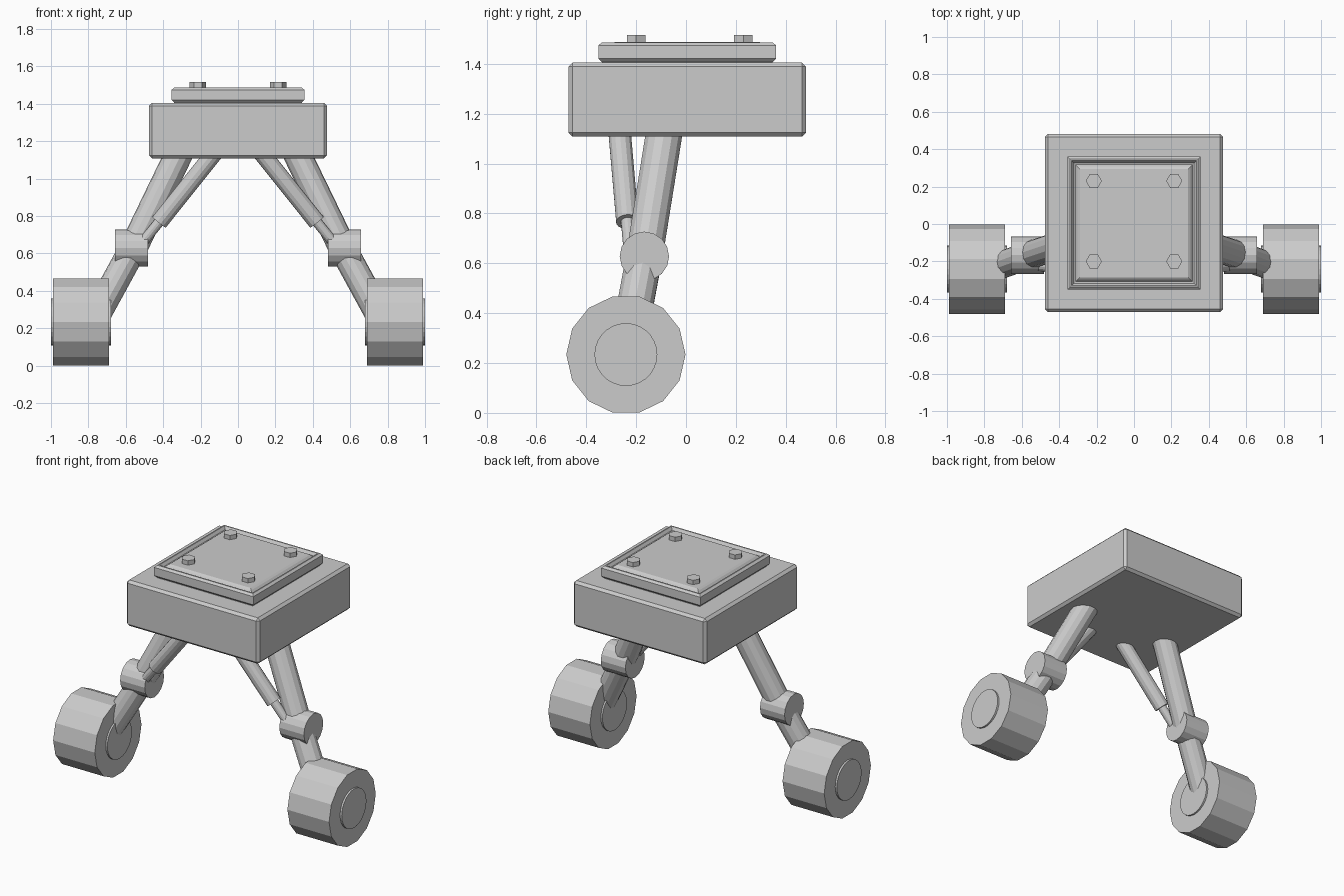
import bpy
import bmesh
from math import pi
from mathutils import Matrix, Vector

default = bpy.data.objects.get("Cube")
if default:
    bpy.data.objects.remove(default, do_unlink=True)

GREY = (0.6, 0.6, 0.6, 1.0)
grey = bpy.data.materials.new("plain_grey")
grey.use_nodes = True
grey.diffuse_color = GREY
grey.node_tree.nodes["Principled BSDF"].inputs["Base Color"].default_value = GREY


def finish(name, bm):
    """Turn a bmesh into a named, coloured object."""
    bmesh.ops.recalc_face_normals(bm, faces=bm.faces)
    mesh = bpy.data.meshes.new(name)
    bm.to_mesh(mesh)
    bm.free()
    mesh.materials.append(grey)
    obj = bpy.data.objects.new(name, mesh)
    bpy.context.collection.objects.link(obj)
    return obj


def rod(name, start, end, radius, sides=14, spin=0.0):
    """Capped cylinder between two points."""
    a, b = Vector(start), Vector(end)
    axis = b - a
    turn = Vector((0, 0, 1)).rotation_difference(axis).to_matrix().to_4x4()
    place = Matrix.Translation((a + b) / 2) @ turn @ Matrix.Rotation(spin, 4, 'Z')
    bm = bmesh.new()
    bmesh.ops.create_cone(bm, cap_ends=True, segments=sides, radius1=radius,
                          radius2=radius, depth=axis.length, matrix=place)
    return finish(name, bm)


def square_loft(name, profile, y):
    """Stack of square rings given as (half width, height), capped at both ends."""
    bm = bmesh.new()
    rings = [[bm.verts.new((sx * h, y + sy * h, z))
              for sx, sy in ((-1, -1), (1, -1), (1, 1), (-1, 1))]
             for h, z in profile]
    for low, high in zip(rings, rings[1:]):
        for i in range(4):
            j = (i + 1) % 4
            bm.faces.new((low[i], low[j], high[j], high[i]))
    bm.faces.new(rings[0][::-1])
    bm.faces.new(rings[-1])
    return finish(name, bm)


# Chamfered body block
BODY_Y = 0.005
body = square_loft("body", [(0.476, 1.108), (0.476, 1.405)], BODY_Y)
chamfer = body.modifiers.new("chamfer", 'BEVEL')
chamfer.width = 0.016
chamfer.segments = 1

# Top plate: chamfered rim, groove, then raised centre panel
square_loft("top_plate", [
    (0.342, 1.395), (0.342, 1.407), (0.356, 1.421), (0.356, 1.474),
    (0.342, 1.486), (0.334, 1.486), (0.322, 1.468), (0.312, 1.468),
    (0.302, 1.48), (0.29, 1.488)], BODY_Y)

# Hexagonal bolts
for sx, x_name in ((-1, "right"), (1, "left")):
    for sy, y_name in ((-1, "front"), (1, "back")):
        x, y = sx * 0.215, BODY_Y + 0.01 + sy * 0.215
        rod(f"bolt_{y_name}_{x_name}", (x, y, 1.47), (x, y, 1.516),
            0.043, sides=6, spin=pi / 6)

# Legs, one per side
WHEEL_Y, WHEEL_Z = -0.241, 0.234
KNEE_Y, KNEE_Z = -0.167, 0.628
for s, side in ((-1, "right"), (1, "left")):
    knee = (s * 0.56, KNEE_Y, KNEE_Z)
    rod(f"upper_leg_{side}", (s * 0.283, -0.075, 1.2), knee, 0.075)
    rod(f"lower_leg_{side}", knee, (s * 0.775, WHEEL_Y, WHEEL_Z), 0.074)
    rod(f"knee_joint_{side}", (s * 0.482, KNEE_Y, KNEE_Z),
        (s * 0.658, KNEE_Y, KNEE_Z), 0.099, sides=16)

    # Shock strut: wide sleeve and thin piston
    sleeve_end = (s * 0.422, -0.235, 0.767)
    rod(f"strut_sleeve_{side}", (s * 0.1, -0.27, 1.17), sleeve_end, 0.046)
    rod(f"strut_piston_{side}", (s * 0.39, -0.238, 0.807),
        (s * 0.535, -0.222, 0.628), 0.027)

    # Wheel with a hub showing on both faces
    rod(f"wheel_{side}", (s * 0.69, WHEEL_Y, WHEEL_Z),
        (s * 0.988, WHEEL_Y, WHEEL_Z), 0.239)
    rod(f"hub_{side}", (s * 0.679, WHEEL_Y, WHEEL_Z),
        (s * 1.0, WHEEL_Y, WHEEL_Z), 0.126, sides=28)
